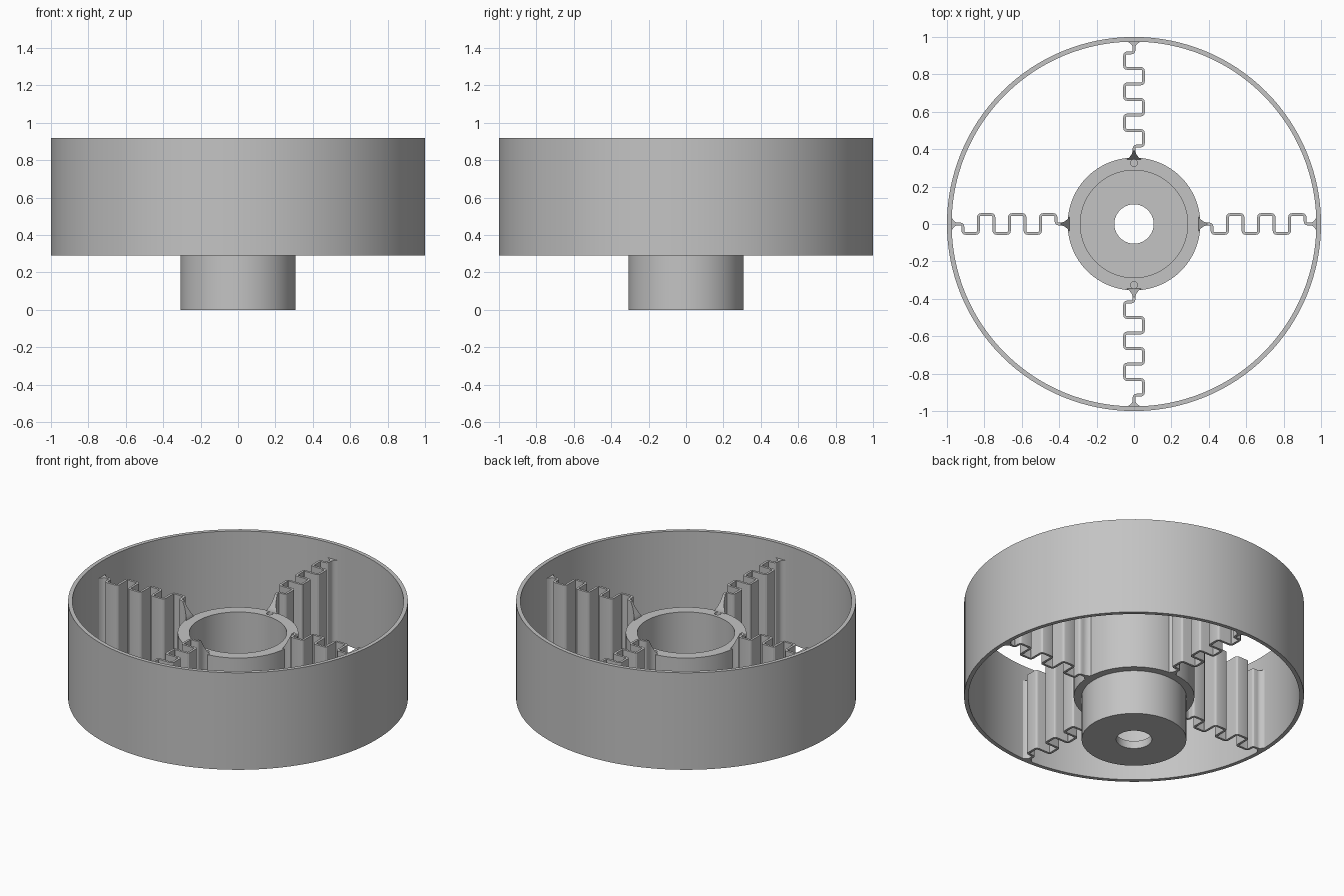
import bpy, bmesh, math
from mathutils import Vector

if "Cube" in bpy.data.objects:
    bpy.data.objects.remove(bpy.data.objects["Cube"])

grey = bpy.data.materials.new("plain grey")
grey.diffuse_color = (0.55, 0.55, 0.55, 1)
grey.use_nodes = True
grey.node_tree.nodes["Principled BSDF"].inputs["Base Color"].default_value = grey.diffuse_color


def finish(name, bm):
    bmesh.ops.recalc_face_normals(bm, faces=bm.faces)
    me = bpy.data.meshes.new(name)
    bm.to_mesh(me)
    bm.free()
    ob = bpy.data.objects.new(name, me)
    bpy.context.collection.objects.link(ob)
    me.materials.append(grey)
    return ob


def smooth(ob):
    bpy.ops.object.select_all(action='DESELECT')
    ob.select_set(True)
    bpy.context.view_layer.objects.active = ob
    bpy.ops.object.shade_smooth_by_angle(angle=math.radians(30))


def lathe(name, profile, n=128):
    """Revolve a closed (radius, z) profile around z."""
    bm = bmesh.new()
    rings = []
    for i in range(n):
        a = 2 * math.pi * i / n
        rings.append([bm.verts.new((r * math.cos(a), r * math.sin(a), z)) for r, z in profile])
    m = len(profile)
    for i in range(n):
        p, q = rings[i], rings[(i + 1) % n]
        for j in range(m):
            k = (j + 1) % m
            bm.faces.new((p[j], q[j], q[k], p[k]))
    return finish(name, bm)


BOTTOM, RIM_TOP, HUB_TOP, ARM_TOP = 0.29, 0.92, 0.715, 0.82

# Outer rim band
smooth(lathe("outer_rim", [(0.975, BOTTOM), (1, BOTTOM), (1, RIM_TOP), (0.975, RIM_TOP)]))

# Hub cup: wide collar, narrower boss, open bore, thin floor with a centre hole
hub = lathe("hub_cup", [(0.105, 0), (0.308, 0), (0.308, BOTTOM), (0.355, BOTTOM),
                        (0.355, HUB_TOP), (0.287, HUB_TOP), (0.287, 0.05), (0.105, 0.05)])

# Two blind screw holes in the collar top
for s in (-1, 1):
    bm = bmesh.new()
    bmesh.ops.create_cone(bm, cap_ends=True, segments=24, radius1=0.019, radius2=0.019, depth=0.4)
    bmesh.ops.translate(bm, verts=bm.verts, vec=(0, s * 0.326, HUB_TOP))
    cutter = finish("screw_hole_cutter", bm)
    cutter.hide_render = True
    cutter.hide_viewport = True
    mod = hub.modifiers.new("screw_hole", 'BOOLEAN')
    mod.object = cutter
    mod.solver = 'EXACT'
smooth(hub)


def rounded(points, radius=0.014, steps=3):
    """Round the corners of a 2D path."""
    out = [points[0]]
    for a, b, c in zip(points, points[1:], points[2:]):
        p = b + (a - b).normalized() * radius
        q = b + (c - b).normalized() * radius
        for i in range(steps + 1):
            t = i / steps
            out.append(p * (1 - t) ** 2 + b * 2 * t * (1 - t) + q * t * t)
    return out + [points[-1]]


# Zigzag spring path, stepping side to side between hub and rim
steps = [0.417 + i * 0.083 for i in range(7)]
path = [Vector((0.40, 0))]
y = 0
for i, x in enumerate(steps):
    path.append(Vector((x, y)))
    y = 0 if i == 6 else (-0.05 if i % 2 == 0 else 0.05)
    path.append(Vector((x, y)))
path.append(Vector((0.94, 0)))
HALF = 0.0075
stations = [(p, HALF, ARM_TOP) for p in rounded(path)]

# Flared feet: concave fillets to the hub (sloping top) and to the rim
hub_foot, rim_foot = [], []
for i in range(6):
    t = 1 - i / 6
    hub_foot.append((Vector((0.40 - 0.055 * t, 0)), HALF + 0.032 * t ** 2.5,
                     HUB_TOP + (ARM_TOP - HUB_TOP) * min(1, (1 - t) * 1.15)))
    rim_foot.insert(0, (Vector((0.94 + 0.042 * t, 0)), HALF + 0.045 * t ** 2.5, ARM_TOP))
stations = hub_foot + stations + rim_foot


def spring_arm(name, angle):
    bm = bmesh.new()
    rings = []
    for i, (p, w, top) in enumerate(stations):
        a = stations[max(i - 1, 0)][0]
        b = stations[min(i + 1, len(stations) - 1)][0]
        d = (b - a).normalized()
        n = Vector((-d.y, d.x)) * w
        l, r = p + n, p - n
        rings.append([bm.verts.new((l.x, l.y, BOTTOM)), bm.verts.new((r.x, r.y, BOTTOM)),
                      bm.verts.new((r.x, r.y, top)), bm.verts.new((l.x, l.y, top))])
    for p, q in zip(rings, rings[1:]):
        for j in range(4):
            k = (j + 1) % 4
            bm.faces.new((p[j], p[k], q[k], q[j]))
    bm.faces.new(rings[0])
    bm.faces.new(rings[-1])
    ob = finish(name, bm)
    ob.rotation_euler.z = angle
    smooth(ob)


for i, side in enumerate(("right", "back", "left", "front")):
    spring_arm("spring_arm_" + side, i * math.pi / 2)
